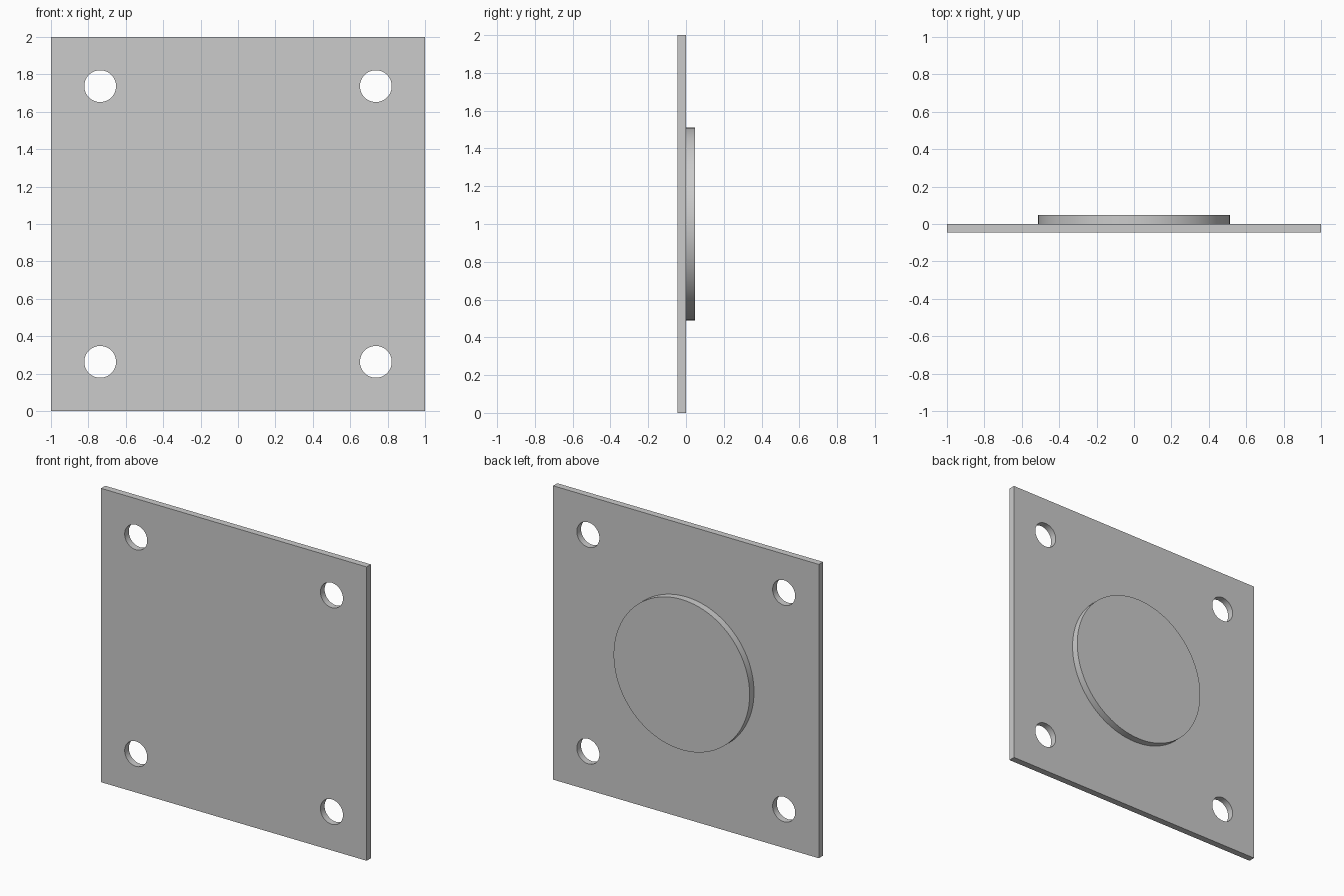
import bpy
import math

cube = bpy.data.objects.get("Cube")
if cube:
    bpy.data.objects.remove(cube, do_unlink=True)

PLATE_T = 0.045     # plate thickness
BOSS_T = 0.047      # height of the raised disc
HOLE_X = 0.737      # hole offset from the plate centre

grey = bpy.data.materials.new("plain grey")
grey.use_nodes = True
colour = (0.6, 0.6, 0.6, 1)
grey.diffuse_color = colour
grey.node_tree.nodes["Principled BSDF"].inputs["Base Color"].default_value = colour


def cylinder(name, x, z, radius, y0, y1, sides):
    """Cylinder along y from y0 to y1."""
    bpy.ops.mesh.primitive_cylinder_add(
        vertices=sides, radius=radius, depth=y1 - y0,
        location=(x, (y0 + y1) / 2, z), rotation=(math.pi / 2, 0, 0))
    obj = bpy.context.object
    obj.name = name
    obj.data.materials.append(grey)
    return obj


def combine(target, tool, operation):
    """Apply a boolean and remove the tool object."""
    tool.hide_render = True
    mod = target.modifiers.new(tool.name, 'BOOLEAN')
    mod.operation = operation
    mod.solver = 'EXACT'
    mod.object = tool
    bpy.context.view_layer.objects.active = target
    bpy.ops.object.modifier_apply(modifier=mod.name)
    bpy.data.objects.remove(tool, do_unlink=True)


# Square plate standing upright
bpy.ops.mesh.primitive_cube_add(size=1, location=(0, -PLATE_T / 2, 1))
plate = bpy.context.object
plate.name = "mounting_plate"
plate.scale = (2, PLATE_T, 2)
bpy.ops.object.transform_apply(location=False, rotation=False, scale=True)
plate.data.materials.append(grey)

# Raised disc on the back, fused with the plate
boss = cylinder("round_boss", 0, 1, 0.512, -PLATE_T / 2, BOSS_T, 96)
combine(plate, boss, 'UNION')

# Four corner holes
for sx in (-1, 1):
    for sz in (-1, 1):
        hole = cylinder("hole_cutter", sx * HOLE_X, 1 + sz * HOLE_X,
                        0.085, -0.2, 0.2, 48)
        combine(plate, hole, 'DIFFERENCE')

# Smooth round walls, sharp rims
bpy.ops.object.select_all(action='DESELECT')
plate.select_set(True)
bpy.context.view_layer.objects.active = plate
bpy.ops.object.shade_smooth_by_angle(angle=math.radians(30))
